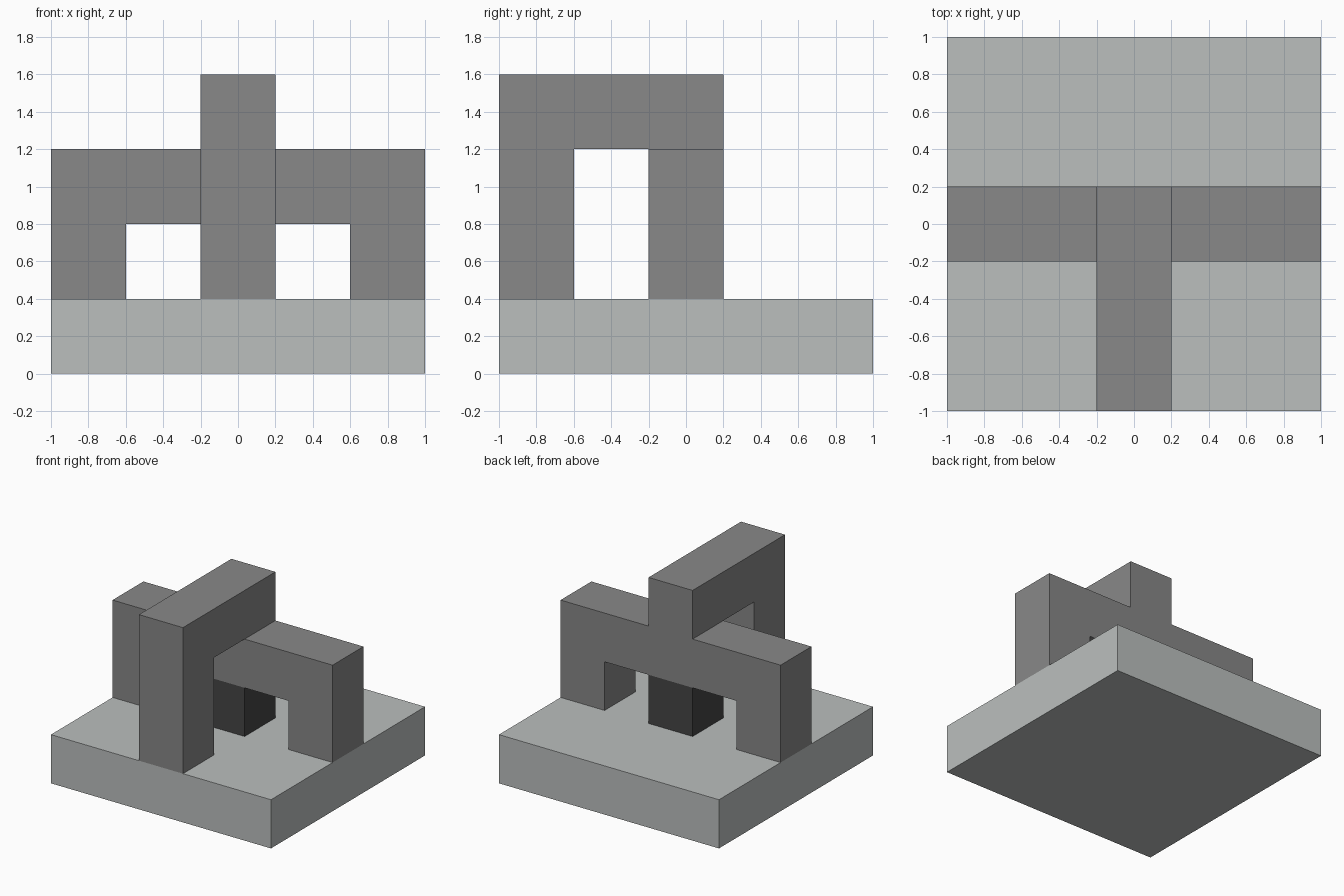
import bpy
import bmesh
from mathutils import Vector

default = bpy.data.objects.get("Cube")
if default:
    bpy.data.objects.remove(default, do_unlink=True)


def material(name, rgb):
    mat = bpy.data.materials.new(name)
    mat.use_nodes = True
    mat.diffuse_color = (*rgb, 1)
    mat.node_tree.nodes["Principled BSDF"].inputs["Base Color"].default_value = (*rgb, 1)
    return mat


def prism(name, profile, start, sweep, mat):
    """Extrude a closed profile of 3D points, offset by start, along sweep."""
    bm = bmesh.new()
    face = bm.faces.new([bm.verts.new(Vector(p) + Vector(start)) for p in profile])
    result = bmesh.ops.extrude_face_region(bm, geom=[face])
    moved = [g for g in result["geom"] if isinstance(g, bmesh.types.BMVert)]
    bmesh.ops.translate(bm, verts=moved, vec=sweep)
    # the starting cap is kept by the extrusion, closing the solid
    bmesh.ops.recalc_face_normals(bm, faces=bm.faces[:])
    mesh = bpy.data.meshes.new(name)
    bm.to_mesh(mesh)
    bm.free()
    mesh.materials.append(mat)
    obj = bpy.data.objects.new(name, mesh)
    bpy.context.collection.objects.link(obj)
    return obj


def rectangle(w, d):
    return [(-w, -d, 0), (w, -d, 0), (w, d, 0), (-w, d, 0)]


light_grey = material("light grey", (0.497, 0.521, 0.515))
mid_grey = material("mid grey", (0.246, 0.246, 0.246))
charcoal = material("charcoal", (0.06, 0.06, 0.06))

# Square slab
prism("base_slab", rectangle(1, 1), (0, 0, 0), (0, 0, 0.4), light_grey)

# Wide arch spanning side to side
half = [(1, 1.2), (1, 0.4), (0.6, 0.4), (0.6, 0.8)]
outline = half + [(-x, z) for x, z in reversed(half)]
prism("wide_arch", [(x, 0, z) for x, z in outline], (0, -0.2, 0), (0, 0.4, 0), mid_grey)

# Tall post and beam resting on the wide arch
bracket = [(-1, 0.4), (-0.6, 0.4), (-0.6, 1.2), (0.2, 1.2), (0.2, 1.6), (-1, 1.6)]
prism("post_and_beam", [(0, y, z) for y, z in bracket], (-0.2, 0, 0), (0.4, 0, 0), mid_grey)

# Dark block beneath the crossing
prism("centre_block", rectangle(0.2, 0.2), (0, 0, 0.4), (0, 0, 0.4), charcoal)
